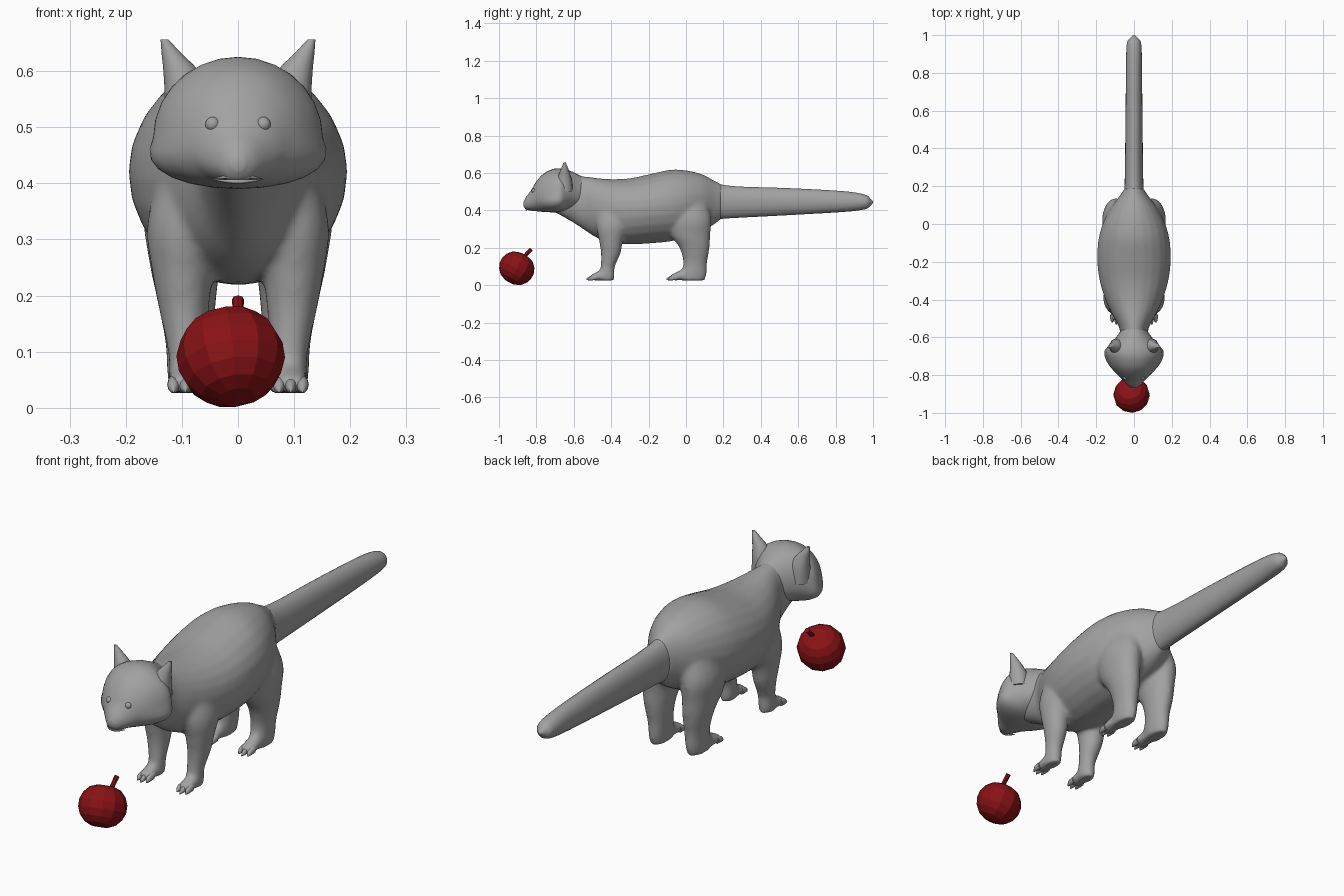
import bpy, bmesh, math
from mathutils import Vector, Matrix


def material(name, rgb):
    m = bpy.data.materials.new(name)
    m.diffuse_color = (*rgb, 1)
    return m


FUR = material("grey fur", (0.36, 0.36, 0.36))
RED = material("dark red", (0.25, 0.006, 0.008))


def spline(st, sub):
    """Catmull-Rom interpolation between stations."""
    out = []
    for i in range(len(st) - 1):
        p = [Vector(st[max(0, min(len(st) - 1, i + k))]) for k in (-1, 0, 1, 2)]
        for s in range(sub):
            t = s / sub
            out.append(0.5 * (2 * p[1] + (p[2] - p[0]) * t
                              + (2 * p[0] - 5 * p[1] + 4 * p[2] - p[3]) * t * t
                              + (3 * p[1] - p[0] - 3 * p[2] + p[3]) * t ** 3))
    return out + [Vector(st[-1])]


def skin(bm, rings):
    rows = [[bm.verts.new(p) for p in r] for r in rings]
    n = len(rows[0])
    for a, b in zip(rows, rows[1:]):
        for i in range(n):
            bm.faces.new((a[i], a[(i + 1) % n], b[(i + 1) % n], b[i]))
    bm.faces.new(rows[0][::-1])
    bm.faces.new(rows[-1])
    bmesh.ops.recalc_face_normals(bm, faces=bm.faces)


def loft_y(bm, st, x=0, sub=4, n=24):
    """Stations: y, half width, top z, widest z, bottom z."""
    rings = []
    for y, w, top, mid, bot in spline(st, sub):
        ring = []
        for i in range(n):
            a = 2 * math.pi * i / n
            s = math.sin(a)
            ring.append((x + w * math.cos(a), y, mid + s * ((top - mid) if s > 0 else (mid - bot))))
        rings.append(ring)
    skin(bm, rings)


def loft_z(bm, st, side=1, sub=4, n=20):
    """Stations: z, inner x, outer x, front y, back y."""
    rings = []
    for z, xi, xo, yf, yb in spline(st, sub):
        rings.append([(side * ((xi + xo) / 2 + (xo - xi) / 2 * math.cos(2 * math.pi * i / n)),
                       (yf + yb) / 2 + (yb - yf) / 2 * math.sin(2 * math.pi * i / n), z)
                      for i in range(n)])
    skin(bm, rings)


def finish(name, bm, mat, smooth=True, angle=50):
    me = bpy.data.meshes.new(name)
    bm.to_mesh(me)
    bm.free()
    ob = bpy.data.objects.new(name, me)
    bpy.context.collection.objects.link(ob)
    me.materials.append(mat)
    if smooth:
        bpy.ops.object.select_all(action='DESELECT')
        ob.select_set(True)
        bpy.context.view_layer.objects.active = ob
        bpy.ops.object.shade_smooth_by_angle(angle=math.radians(angle))
    return ob


# Torso with neck and the four legs, blended into one skin
bm = bmesh.new()
loft_y(bm, [(-0.72, 0.06, 0.56, 0.47, 0.40), (-0.62, 0.07, 0.585, 0.46, 0.345),
            (-0.55, 0.078, 0.583, 0.44, 0.30), (-0.48, 0.115, 0.574, 0.42, 0.255),
            (-0.40, 0.152, 0.567, 0.41, 0.225), (-0.30, 0.182, 0.572, 0.41, 0.218),
            (-0.19, 0.195, 0.595, 0.42, 0.224), (-0.08, 0.188, 0.618, 0.43, 0.235),
            (0.01, 0.162, 0.613, 0.44, 0.26), (0.09, 0.12, 0.592, 0.45, 0.29),
            (0.15, 0.075, 0.56, 0.45, 0.325), (0.19, 0.05, 0.54, 0.448, 0.355)])
for s in (-1, 1):
    loft_z(bm, [(0.45, 0.04, 0.13, -0.46, -0.30), (0.33, 0.03, 0.162, -0.48, -0.30),
                (0.24, 0.044, 0.153, -0.465, -0.335), (0.17, 0.052, 0.14, -0.455, -0.35),
                (0.10, 0.058, 0.125, -0.457, -0.38), (0.055, 0.06, 0.124, -0.468, -0.382),
                (0.026, 0.064, 0.12, -0.465, -0.385)], s)
    loft_z(bm, [(0.48, 0.02, 0.13, -0.09, 0.10), (0.36, 0.02, 0.168, -0.105, 0.135),
                (0.27, 0.03, 0.16, -0.085, 0.13), (0.20, 0.038, 0.146, -0.035, 0.126),
                (0.12, 0.045, 0.13, -0.015, 0.113), (0.06, 0.05, 0.126, -0.03, 0.11),
                (0.026, 0.055, 0.122, -0.025, 0.10)], s)
    # feet
    for y, x in ((-0.50, 0.094), (-0.072, 0.09)):
        loft_y(bm, [(y + 0.10, 0.026, 0.10, 0.05, 0.026), (y + 0.05, 0.031, 0.085, 0.045, 0.026),
                    (y, 0.031, 0.06, 0.042, 0.026), (y - 0.012, 0.024, 0.054, 0.04, 0.028)], s * x, 3, 16)
torso = finish("torso_and_legs", bm, FUR)
mod = torso.modifiers.new("blend", 'REMESH')
mod.mode = 'VOXEL'
mod.voxel_size = 0.009
mod.use_smooth_shade = True
mod = torso.modifiers.new("soften", 'SMOOTH')
mod.factor = 0.5
mod.iterations = 8

# Tail
bm = bmesh.new()
loft_y(bm, [(0.12, 0.06, 0.555, 0.45, 0.345), (0.19, 0.051, 0.538, 0.447, 0.355),
            (0.30, 0.048, 0.527, 0.445, 0.362), (0.55, 0.045, 0.519, 0.445, 0.375),
            (0.84, 0.042, 0.503, 0.446, 0.392), (0.955, 0.038, 0.485, 0.445, 0.406),
            (0.985, 0.02, 0.465, 0.445, 0.424), (1.0, 0.004, 0.448, 0.445, 0.441)])
finish("tail", bm, FUR)

# Toes: three pointed ones on each foot
bm = bmesh.new()
for s in (-1, 1):
    for y, x in ((-0.50, 0.094), (-0.072, 0.09)):
        for dx, reach in ((-0.021, 0.022), (0, 0.032), (0.021, 0.022)):
            loft_y(bm, [(y + 0.02, 0.011, 0.058, 0.042, 0.027), (y, 0.011, 0.054, 0.04, 0.026),
                        (y - reach * 0.6, 0.008, 0.046, 0.036, 0.026),
                        (y - reach, 0.002, 0.034, 0.031, 0.027)], s * (x + dx), 2, 10)
finish("toes", bm, FUR)

# Head: muzzle widening into cheeks, then narrowing to the neck
bm = bmesh.new()
loft_y(bm, [(-0.868, 0.012, 0.447, 0.435, 0.422), (-0.855, 0.032, 0.472, 0.437, 0.405),
            (-0.83, 0.056, 0.505, 0.447, 0.399), (-0.80, 0.085, 0.555, 0.462, 0.396),
            (-0.76, 0.118, 0.598, 0.473, 0.392), (-0.71, 0.144, 0.622, 0.48, 0.39),
            (-0.67, 0.150, 0.625, 0.482, 0.393), (-0.635, 0.125, 0.618, 0.482, 0.40),
            (-0.60, 0.095, 0.603, 0.482, 0.405), (-0.55, 0.06, 0.578, 0.48, 0.42)], n=28)
# jowls fill out the lower cheeks
for v in bm.verts:
    if v.co.z < 0.482 and -0.80 < v.co.y < -0.62:
        v.co.x *= 1 + 0.35 * (0.482 - v.co.z) / 0.09 * math.sin((v.co.y + 0.80) / 0.18 * math.pi)
finish("head", bm, FUR)

# Ears
bm = bmesh.new()
for s in (-1, 1):
    loft_z(bm, [(0.50, 0.05, 0.132, -0.70, -0.605), (0.56, 0.052, 0.131, -0.69, -0.61),
                (0.60, 0.070, 0.133, -0.677, -0.622), (0.63, 0.099, 0.136, -0.665, -0.632),
                (0.656, 0.124, 0.138, -0.655, -0.643)], s, 3, 16)
finish("ears", bm, FUR)

# Eyes
bm = bmesh.new()
for s in (-1, 1):
    bmesh.ops.create_uvsphere(bm, u_segments=14, v_segments=10, radius=0.0135,
                              matrix=Matrix.Translation((s * 0.045, -0.812, 0.505)))
finish("eyes", bm, FUR)

# Lips: two thin ridges around the mouth slit
bm = bmesh.new()
for z in (0.403, 0.412):
    rings = []
    for k in range(13):
        u = k / 6 - 1
        r = 0.0035 * (1.05 - u * u)
        c = Vector((0.046 * u, -0.856 + 0.024 * u * u, z + (0.4075 - z) * u * u))
        rings.append([c + Vector((0, r * math.cos(a * math.pi / 4), r * math.sin(a * math.pi / 4)))
                      for a in range(8)])
    skin(bm, rings)
finish("lips", bm, FUR)

# Fruit: faceted, tilted ball with a dimpled crown
bm = bmesh.new()
bmesh.ops.create_uvsphere(bm, u_segments=12, v_segments=9, radius=1)
for v in bm.verts:
    r = math.hypot(v.co.x, v.co.y)
    v.co.z -= 0.16 * max(0, 1 - r / 0.5) * (1 if v.co.z > 0 else -0.5)
tilt = Matrix.Rotation(math.radians(-28), 4, 'X') @ Matrix.Rotation(math.radians(-8), 4, 'Y')
bm.transform(Matrix.Translation((-0.013, -0.905, 0.091)) @ tilt
             @ Matrix.Diagonal((0.097, 0.096, 0.09, 1)))
finish("fruit", bm, RED, smooth=False)

# Stem
bm = bmesh.new()
a, b = Vector((0, -0.88, 0.14)), Vector((0, -0.826, 0.193))
rot = (b - a).to_track_quat('Z', 'Y').to_matrix().to_4x4()
bmesh.ops.create_cone(bm, cap_ends=True, segments=8, radius1=0.009, radius2=0.0105,
                      depth=(b - a).length, matrix=Matrix.Translation((a + b) / 2) @ rot)
finish("stem", bm, RED, smooth=False)
